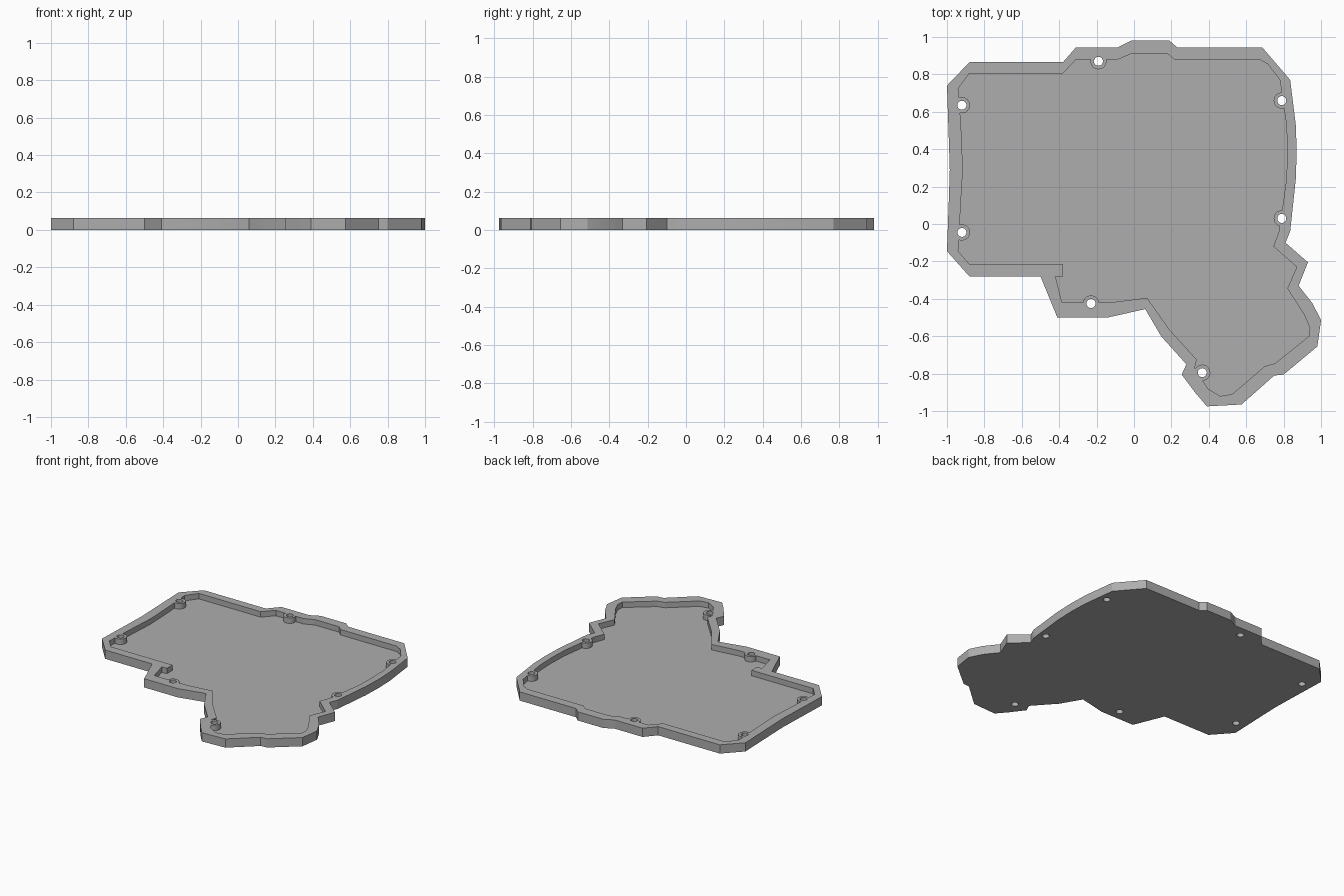
import bpy
import bmesh

HEIGHT = 0.064
FLOOR = 0.024
BOSS_RADIUS = 0.043
HOLE_RADIUS = 0.024

# Remove the default object
default = bpy.data.objects.get("Cube")
if default:
    bpy.data.objects.remove(default, do_unlink=True)

# Outer outline of the tray, clockwise from the back left corner
outer_outline = [
    (-1, .74), (-.88, .865), (-.38, .865), (-.31, .945), (-.085, .945),
    (-.015, .98), (.19, .98), (.23, .945), (.685, .945), (.835, .77),
    (.865, .53), (.87, .39), (.865, .24), (.835, -.04), (.81, -.1),
    (.93, -.205), (.88, -.33), (.955, -.425), (1, -.515), (.98, -.655),
    (.8, -.805), (.75, -.81), (.575, -.965), (.39, -.975), (.33, -.905),
    (.255, -.805), (.28, -.75), (.145, -.6), (.06, -.455), (-.14, -.5),
    (-.41, -.5), (-.5, -.28), (-.88, -.28), (-1, -.145), (-.99, .13),
    (-.985, .29), (-.99, .45),
]

# Inner edge of the rim
inner_outline = [
    (-.94, .725), (-.88, .805), (-.38, .805), (-.31, .88), (-.085, .88),
    (-.015, .91), (.18, .91), (.215, .88), (.67, .88), (.715, .855),
    (.78, .77), (.815, .53), (.82, .39), (.815, .24), (.79, .06),
    (.775, -.04), (.745, -.12), (.87, -.23), (.82, -.345), (.91, -.485),
    (.94, -.555), (.935, -.6), (.755, -.745), (.7, -.76), (.525, -.91),
    (.46, -.92), (.395, -.88), (.325, -.77), (.335, -.725), (.19, -.565),
    (.07, -.395), (-.13, -.42), (-.385, -.42), (-.42, -.28), (-.38, -.28),
    (-.38, -.215), (-.88, -.215), (-.94, -.145), (-.925, .13),
    (-.915, .29), (-.925, .53),
]

# Screw positions
screws = [
    (-.92, .635), (-.92, -.045), (-.19, .87), (.79, .66),
    (.79, .03), (-.23, -.425), (.365, -.795),
]


def add_mesh(name, bm):
    """Turn a bmesh into a linked object."""
    bmesh.ops.recalc_face_normals(bm, faces=bm.faces)
    mesh = bpy.data.meshes.new(name)
    bm.to_mesh(mesh)
    bm.free()
    obj = bpy.data.objects.new(name, mesh)
    bpy.context.collection.objects.link(obj)
    return obj


def prism(name, outline, bottom, top):
    """Extrude a flat outline straight up."""
    bm = bmesh.new()
    face = bm.faces.new([bm.verts.new((x, y, bottom)) for x, y in outline])
    result = bmesh.ops.extrude_face_region(bm, geom=[face])
    raised = [v for v in result["geom"] if isinstance(v, bmesh.types.BMVert)]
    bmesh.ops.translate(bm, verts=raised, vec=(0, 0, top - bottom))
    return add_mesh(name, bm)


def screw_cylinders(name, radius):
    """One tall upright cylinder at every screw position."""
    bm = bmesh.new()
    for x, y in screws:
        made = bmesh.ops.create_cone(
            bm, cap_ends=True, segments=32,
            radius1=radius, radius2=radius, depth=1)
        bmesh.ops.translate(bm, verts=made["verts"], vec=(x, y, 0))
    return add_mesh(name, bm)


def subtract(target, cutter):
    """Cut one object out of another, then discard the cutter."""
    cutter.hide_render = True
    modifier = target.modifiers.new("cut", "BOOLEAN")
    modifier.operation = "DIFFERENCE"
    modifier.solver = "EXACT"
    modifier.object = cutter
    bpy.context.view_layer.update()
    graph = bpy.context.evaluated_depsgraph_get()
    result = bpy.data.meshes.new_from_object(target.evaluated_get(graph))
    target.modifiers.clear()
    target.data = result
    bpy.data.objects.remove(cutter, do_unlink=True)


# Pocket shape, leaving the round screw bosses standing against the rim
pocket = prism("pocket_cutter", inner_outline, FLOOR, HEIGHT * 2)
subtract(pocket, screw_cylinders("boss_cutter", BOSS_RADIUS))

# Tray body with its pocket and through holes
tray = prism("tray", outer_outline, 0, HEIGHT)
subtract(tray, pocket)
subtract(tray, screw_cylinders("hole_cutter", HOLE_RADIUS))

# Single grey material
grey = bpy.data.materials.new("plain grey")
grey.use_nodes = True
colour = (0.42, 0.42, 0.42, 1)
grey.diffuse_color = colour
grey.node_tree.nodes["Principled BSDF"].inputs["Base Color"].default_value = colour
tray.data.materials.clear()
tray.data.materials.append(grey)
for polygon in tray.data.polygons:
    polygon.material_index = 0

# Smooth round walls, keep corners crisp
bpy.ops.object.select_all(action="DESELECT")
tray.select_set(True)
bpy.context.view_layer.objects.active = tray
bpy.ops.object.shade_smooth_by_angle(angle=0.25)
